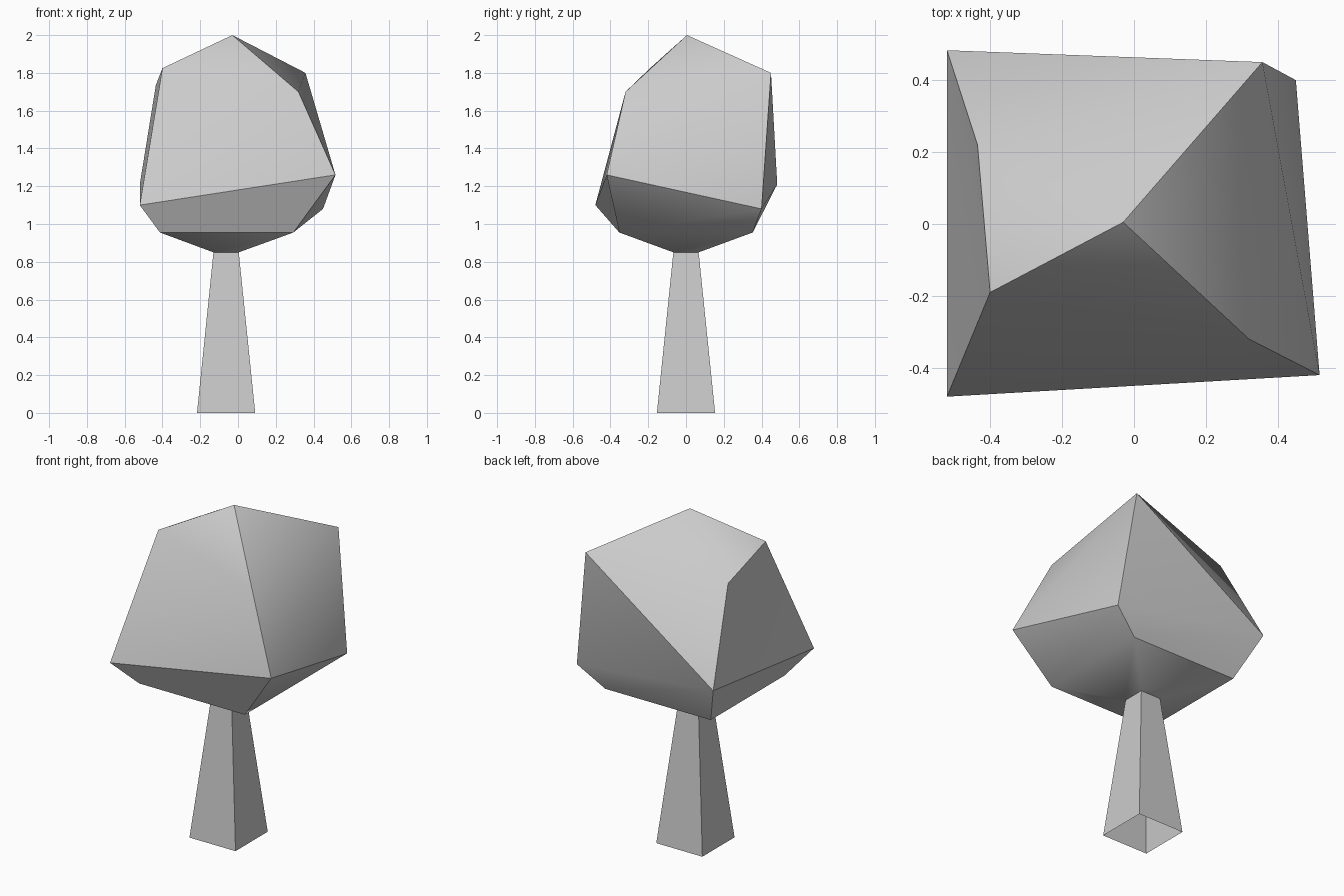
import bpy, math

if "Cube" in bpy.data.objects:
    bpy.data.objects.remove(bpy.data.objects["Cube"])


def square(cx, half_x, half_y, z):
    # corners: front left, front right, back right, back left
    return [(cx + sx * half_x, sy * half_y, z)
            for sx, sy in ((-1, -1), (1, -1), (1, 1), (-1, 1))]


def build(name, rings, apex=None, splits=None):
    """Bridge four-sided rings; splits picks the fold line in the top band."""
    verts = [v for ring in rings for v in ring]
    faces = []
    for r in range(len(rings) - 1):
        for i in range(4):
            j = (i + 1) % 4
            a, b, c, d = 4 * r + i, 4 * r + j, 4 * r + 4 + j, 4 * r + 4 + i
            if splits and r == len(rings) - 2:
                if splits[i] == "ac":
                    faces += [(a, b, c), (a, c, d)]
                else:
                    faces += [(a, b, d), (b, c, d)]
            else:
                faces.append((a, b, c, d))
    if apex:
        top = 4 * (len(rings) - 1)
        faces += [(top + i, top + (i + 1) % 4, len(verts)) for i in range(4)]
        verts.append(apex)
    mesh = bpy.data.meshes.new(name)
    mesh.from_pydata(verts, [], faces)
    mesh.update()
    obj = bpy.data.objects.new(name, mesh)
    bpy.context.collection.objects.link(obj)
    bpy.ops.object.select_all(action='DESELECT')
    obj.select_set(True)
    bpy.context.view_layer.objects.active = obj
    bpy.ops.object.shade_smooth_by_angle(angle=math.radians(30))
    return obj


# Tapered trunk, open at the base
neck = square(-0.063, 0.067, 0.067, 0.85)
build("trunk", [square(-0.063, 0.154, 0.154, 0), neck])

# Faceted foliage
underside = square(-0.06, 0.353, 0.353, 0.955)
widest = [(-0.52, -0.48, 1.10), (0.516, -0.42, 1.26),
          (0.45, 0.40, 1.08), (-0.52, 0.483, 1.21)]
shoulder = [(-0.40, -0.19, 1.825), (0.32, -0.32, 1.70),
            (0.357, 0.45, 1.80), (-0.435, 0.22, 1.735)]
build("foliage", [neck, underside, widest, shoulder],
      apex=(-0.03, 0.005, 2.0), splits=["ac", "ac", "bd", "ac"])
